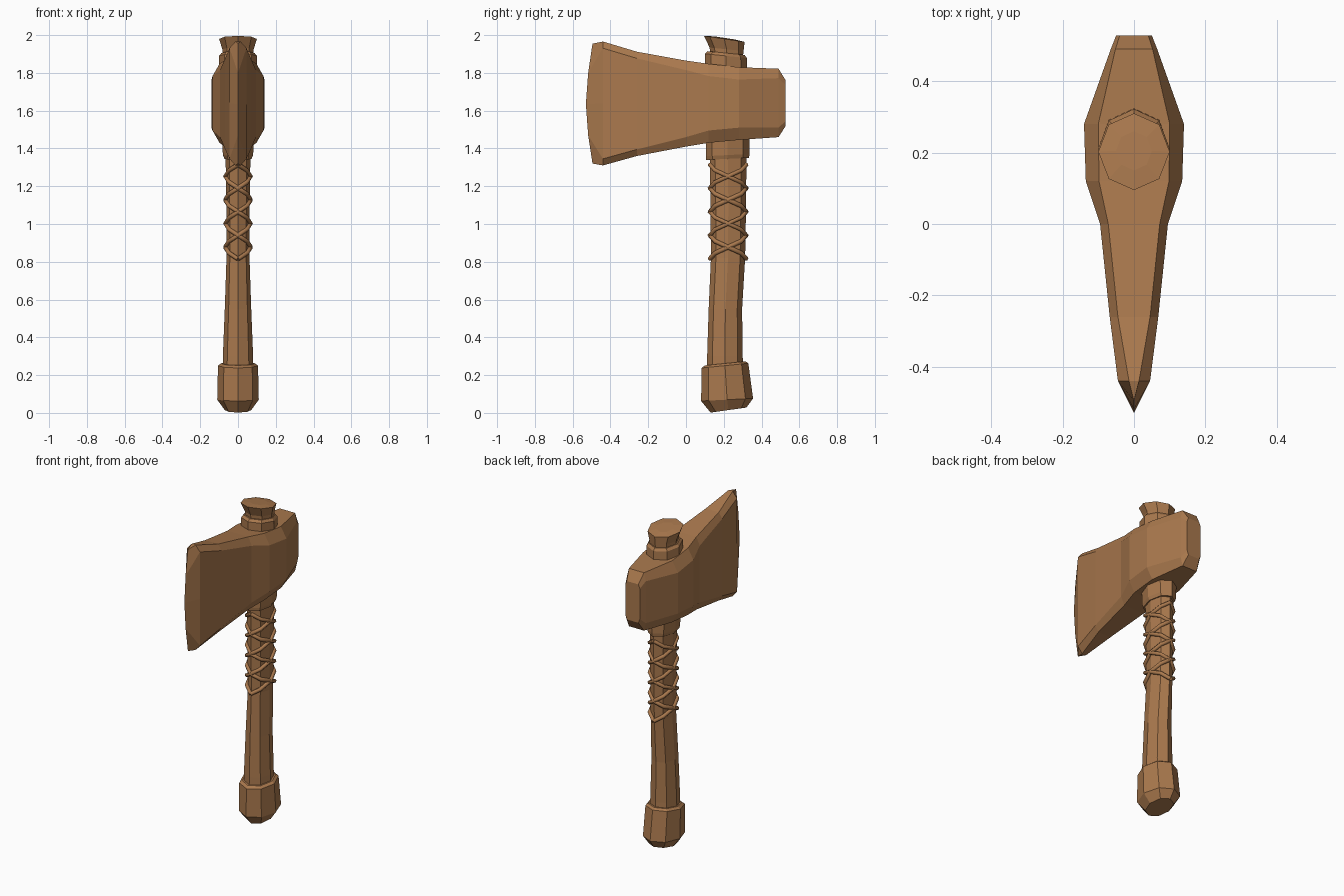
import bpy, bmesh, math

if "Cube" in bpy.data.objects:
    bpy.data.objects.remove(bpy.data.objects["Cube"])

mat = bpy.data.materials.new("brown")
mat.diffuse_color = (0.40, 0.19, 0.075, 1)
mat.use_nodes = True
mat.node_tree.nodes["Principled BSDF"].inputs["Base Color"].default_value = mat.diffuse_color


def loft(name, rings):
    """Skin equal-length rings of points and cap both ends."""
    bm = bmesh.new()
    vs = [[bm.verts.new(p) for p in r] for r in rings]
    n = len(rings[0])
    for a, b in zip(vs, vs[1:]):
        for i in range(n):
            j = (i + 1) % n
            bm.faces.new((a[i], a[j], b[j], b[i]))
    bm.faces.new(vs[0])
    bm.faces.new(vs[-1])
    bmesh.ops.remove_doubles(bm, verts=bm.verts, dist=0.0005)
    bmesh.ops.recalc_face_normals(bm, faces=bm.faces)
    me = bpy.data.meshes.new(name)
    bm.to_mesh(me)
    bm.free()
    ob = bpy.data.objects.new(name, me)
    me.materials.append(mat)
    bpy.context.collection.objects.link(ob)
    return ob


def octagon(z, y0, y1, rx, tilt=0):
    """Eight-sided ring spanning y0..y1, with a corner on each axis."""
    cy, ry = (y0 + y1) / 2, (y1 - y0) / 2
    return [(rx * math.cos(a), cy + ry * math.sin(a), z + tilt * ry * math.sin(a))
            for a in (k * math.pi / 4 for k in range(8))]


def turned(name, sections):
    return loft(name, [octagon(*s) for s in sections])


# Handle parts: z, y range, x radius, tilt
turned("pommel", [(0.015, 0.13, 0.32, 0.07, 0.14), (0.07, 0.08, 0.355, 0.11, 0.05),
                  (0.25, 0.083, 0.33, 0.106, 0.1), (0.262, 0.10, 0.315, 0.09, 0.1)])
turned("shaft", [(0.2, 0.11, 0.305, 0.082), (0.3, 0.112, 0.30, 0.08),
                 (0.55, 0.12, 0.297, 0.07), (0.82, 0.132, 0.313, 0.061),
                 (1.1, 0.13, 0.318, 0.062), (1.38, 0.125, 0.32, 0.066)])
turned("lower_collar", [(1.345, 0.107, 0.334, 0.072, 0.05), (1.365, 0.105, 0.336, 0.08, 0.05),
                        (1.50, 0.105, 0.336, 0.088)])
turned("upper_collar", [(1.78, 0.10, 0.325, 0.10), (1.89, 0.10, 0.322, 0.10, -0.1),
                        (1.905, 0.115, 0.31, 0.088, -0.1)])
cap = turned("handle_top", [(1.88, 0.13, 0.30, 0.08, -0.1), (1.925, 0.125, 0.305, 0.083, -0.1),
                            (1.98, 0.095, 0.31, 0.10, -0.15), (1.985, 0.15, 0.26, 0.05, -0.15)])


# Axe head: cross-sections along y with chamfered top and bottom
def head_ring(y, zb, zt, ws, wt, ch):
    zm = (zb + zt) / 2
    half = [(wt, zt), (ws, zt - ch), (ws, zm), (ws, zb + ch), (wt, zb)]
    return [(x, y, z) for x, z in half] + [(-x, y, z) for x, z in reversed(half)]


rings = [head_ring(*s) for s in [
    (0.528, 1.52, 1.76, 0.050, 0.040, 0.025),
    (0.49, 1.46, 1.822, 0.065, 0.052, 0.05),
    (0.28, 1.445, 1.83, 0.140, 0.100, 0.065),
    (0.12, 1.43, 1.848, 0.135, 0.098, 0.065),
    (0.0, 1.41, 1.865, 0.095, 0.072, 0.05),
    (-0.26, 1.36, 1.912, 0.068, 0.045, 0.035),
    (-0.44, 1.31, 1.966, 0.045, 0.014, 0.035)]]
# Curved cutting edge
edge = [(0, -0.495, 1.955), (0, -0.518, 1.80), (0, -0.53, 1.635),
        (0, -0.518, 1.47), (0, -0.495, 1.32)]
rings.append(edge + edge[::-1])
bm_head = loft("axe_head", rings[:-1])
bpy.data.objects.remove(bm_head)
head = loft("axe_head", rings)

# Criss-cross cord: two strands wound each way
cord = bpy.data.curves.new("cord_wrap", 'CURVE')
cord.dimensions = '3D'
cord.bevel_depth = 0.012
cord.bevel_resolution = 1
cord.use_fill_caps = True
for start in (-math.pi / 2, math.pi / 2):
    for way in (1, -1):
        sp = cord.splines.new('POLY')
        sp.points.add(16)
        for k, p in enumerate(sp.points):
            a = start + way * k * math.pi / 4
            p.co = (0.067 * math.cos(a), 0.223 + 0.097 * math.sin(a),
                    0.815 + 0.25 * k / 8, 1)
cord.materials.append(mat)
bpy.context.collection.objects.link(bpy.data.objects.new("cord_wrap", cord))
